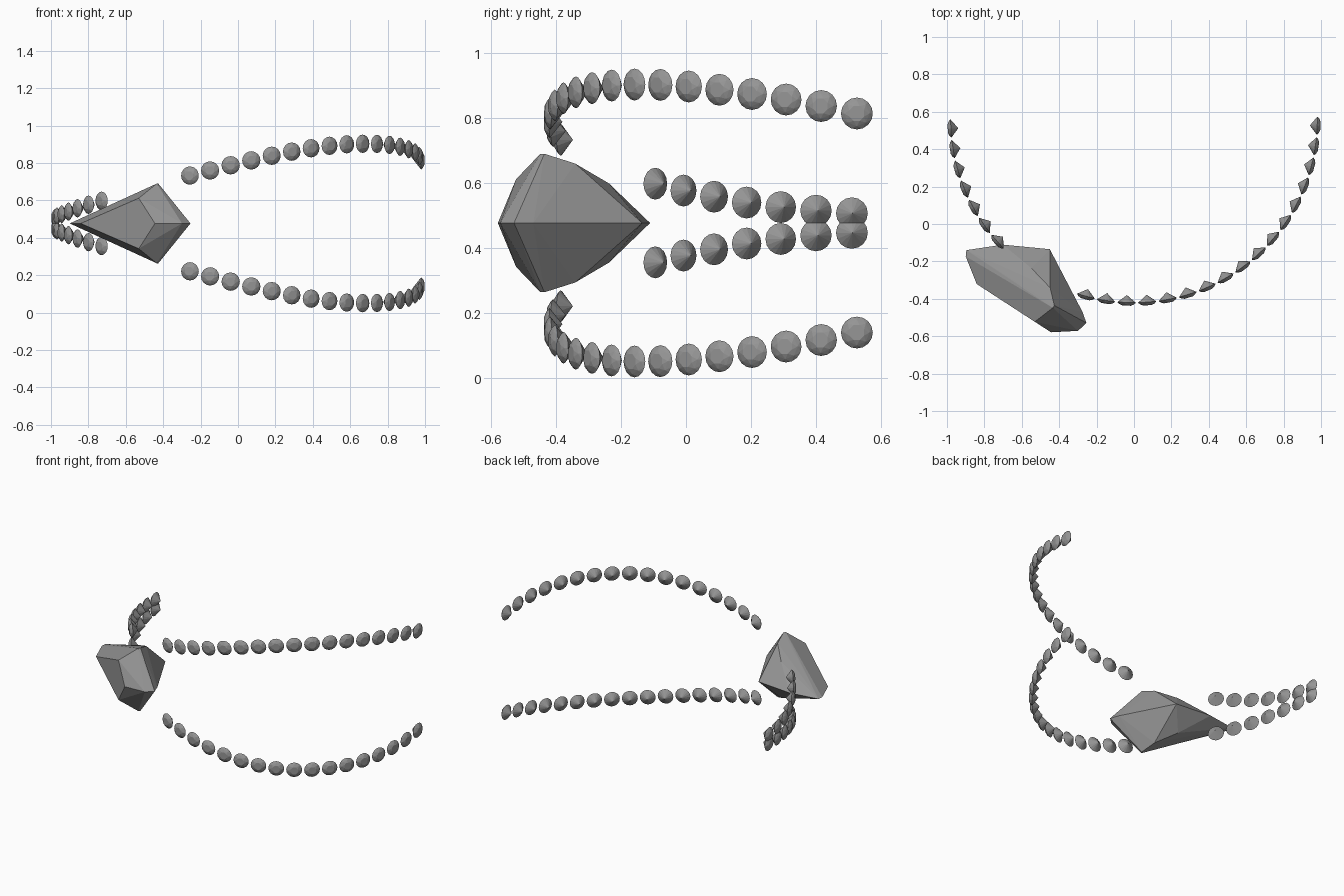
import bpy, bmesh
from math import sin, cos, pi, radians
from mathutils import Vector

if "Cube" in bpy.data.objects:
    bpy.data.objects.remove(bpy.data.objects["Cube"])

MID_Z = 0.477                      # the two rows mirror about this height
CENTRE = Vector((0, 0.56, 0))      # centre of the arc the stones sit on
ARC_R = 0.98
GEM_R = 0.049

stone_mat = bpy.data.materials.new("dark_stone")
stone_mat.diffuse_color = (0.3, 0.3, 0.3, 1)
stone_mat.use_nodes = True
stone_mat.node_tree.nodes["Principled BSDF"].inputs["Base Color"].default_value = stone_mat.diffuse_color


def finish(bm, name):
    bmesh.ops.recalc_face_normals(bm, faces=bm.faces)
    mesh = bpy.data.meshes.new(name)
    bm.to_mesh(mesh)
    bm.free()
    mesh.materials.append(stone_mat)
    ob = bpy.data.objects.new(name, mesh)
    bpy.context.collection.objects.link(ob)
    return ob


def add_gem(bm, angle, z):
    """Round cut stone, table facing outward, point facing the arc centre."""
    out = Vector((cos(angle), sin(angle), 0))
    side = Vector((-sin(angle), cos(angle), 0))
    up = Vector((0, 0, 1))
    base = CENTRE + out * ARC_R + up * z

    def vert(r, a, h):
        return bm.verts.new(base + (side * cos(a) + up * sin(a)) * r * GEM_R + out * h * GEM_R)

    girdle = [vert(1, i * pi / 8, 0) for i in range(16)]
    crown = [vert(0.8, i * pi / 4, 0.2) for i in range(8)]
    table = [vert(0.5, (i + 0.5) * pi / 4, 0.35) for i in range(8)]
    tip = vert(0, 0, -0.8)
    bm.faces.new(table)
    for i in range(16):
        bm.faces.new((girdle[i], girdle[(i + 1) % 16], tip))
    for i in range(8):
        a, b, c = girdle[2 * i], girdle[2 * i + 1], girdle[(2 * i + 2) % 16]
        t, u = crown[i], crown[(i + 1) % 8]
        bm.faces.new((a, b, t))
        bm.faces.new((b, u, t))
        bm.faces.new((b, c, u))
        bm.faces.new((t, u, table[i]))
        bm.faces.new((u, table[(i + 1) % 8], table[i]))


def strand(name, start, end, heights, mirrored):
    bm = bmesh.new()
    n = len(heights)
    for i, z in enumerate(heights):
        angle = radians(start + (end - start) * i / (n - 1))
        add_gem(bm, angle, 2 * MID_Z - z if mirrored else z)
    return finish(bm, name)


# Rows of small stones: long rows to the right, short rows to the left
LONG = [0.733, 0.760, 0.788, 0.814, 0.839, 0.861, 0.879, 0.892, 0.900,
        0.903, 0.902, 0.897, 0.887, 0.874, 0.857, 0.837, 0.814]
SHORT = [0.598, 0.577, 0.558, 0.540, 0.526, 0.515, 0.507]
for label, flip in (("upper", False), ("lower", True)):
    strand(label + "_long_row", -105.2, -2.0, LONG, flip)
    strand(label + "_short_row", -138.1, -177.1, SHORT, flip)

# Large kite-shaped centre stone: (along, height, outward) for its upper half
ALONG = Vector((0.839, -0.545, 0))
OUT = Vector((-0.545, -0.839, 0))
KITE = [
    (-0.53, 0, 0.727), (-0.16, 0.135, 0.727), (-0.057, 0, 0.727),        # table
    (-0.66, 0, 0.635), (-0.120, 0.213, 0.612), (0.06, 0, 0.642),         # girdle front
    (-0.675, 0, 0.605), (-0.120, 0.213, 0.597), (0.075, 0, 0.582),       # girdle back
    (-0.527, 0, 0.474), (-0.33, 0.122, 0.497), (-0.19, 0.183, 0.53),     # pavilion
    (0.025, 0, 0.544), (-0.304, 0, 0.358),
]
bm = bmesh.new()
for a, h, o in KITE:
    for s in ((1, -1) if h else (1,)):
        bm.verts.new(ALONG * a + OUT * o + Vector((0, 0, MID_Z + s * h)))
bmesh.ops.convex_hull(bm, input=bm.verts)
bmesh.ops.dissolve_limit(bm, angle_limit=radians(2), verts=bm.verts, edges=bm.edges)
finish(bm, "centre_stone")
